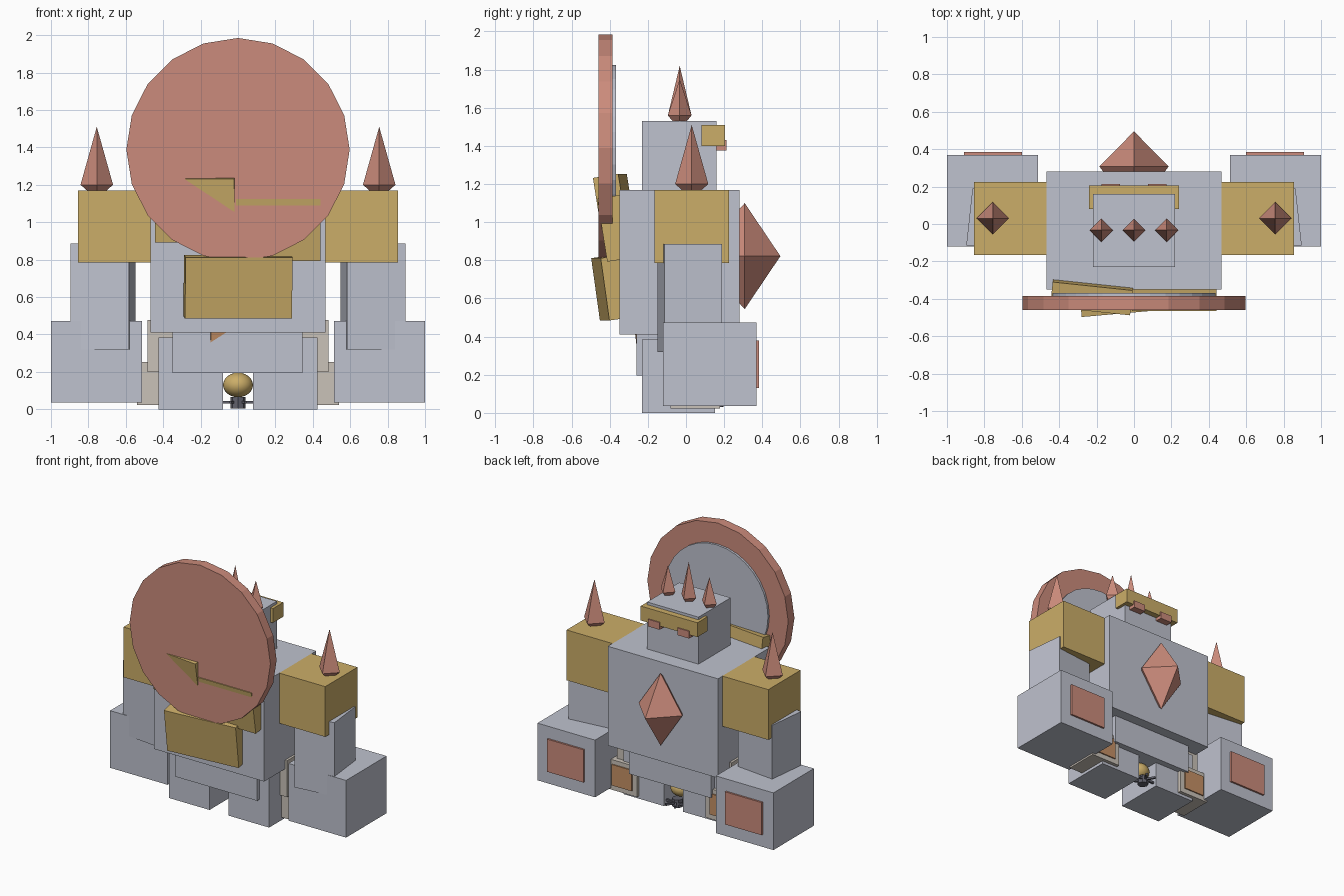
import bpy, bmesh, math
from mathutils import Matrix, Euler, Vector

cube = bpy.data.objects.get("Cube")
if cube:
    bpy.data.objects.remove(cube, do_unlink=True)


def material(name, rgb):
    m = bpy.data.materials.new(name)
    m.use_nodes = True
    m.diffuse_color = (*rgb, 1)
    m.node_tree.nodes["Principled BSDF"].inputs["Base Color"].default_value = (*rgb, 1)
    return m


STONE = material("stone grey", (0.52, 0.54, 0.62))
GOLD = material("gold", (0.60, 0.42, 0.14))
RED = material("clay red", (0.60, 0.26, 0.20))
BEIGE = material("beige", (0.59, 0.54, 0.48))
ORANGE = material("orange", (0.56, 0.28, 0.13))
DARK = material("dark grey", (0.12, 0.12, 0.15))


def finish(bm, name, mat):
    bmesh.ops.recalc_face_normals(bm, faces=bm.faces)
    me = bpy.data.meshes.new(name)
    bm.to_mesh(me)
    bm.free()
    me.materials.append(mat)
    ob = bpy.data.objects.new(name, me)
    bpy.context.collection.objects.link(ob)
    return ob


def block(name, mat, x, y, z, pitch=0, yaw=0):
    """Box from (min, max) ranges, turned about its own centre."""
    ranges = (x, y, z)
    centre = Vector([(a + b) / 2 for a, b in ranges])
    size = [b - a for a, b in ranges]
    turn = Euler((math.radians(pitch), 0, math.radians(yaw))).to_matrix().to_4x4()
    bm = bmesh.new()
    bmesh.ops.create_cube(bm, size=1,
                          matrix=Matrix.Translation(centre) @ turn @ Matrix.Diagonal((*size, 1)))
    return finish(bm, name, mat)


def lathe(name, mat, profile, sides, centre, squash=1, tilt=0):
    """Spin (radius, height) points; a zero radius closes to a tip."""
    bm = bmesh.new()
    rings = []
    for r, h in profile:
        if r == 0:
            rings.append([bm.verts.new((0, 0, h))] * sides)
        else:
            rings.append([bm.verts.new((r * math.cos(a), r * squash * math.sin(a), h))
                          for a in (math.tau * i / sides for i in range(sides))])
    for low, high in zip(rings, rings[1:]):
        for i in range(sides):
            j = (i + 1) % sides
            quad = dict.fromkeys((low[i], low[j], high[j], high[i]))
            bm.faces.new(list(quad))
    for ring in (rings[0], rings[-1]):
        if ring[0] is not ring[1]:
            bm.faces.new(ring)
    bm.transform(Matrix.Translation(centre) @ Matrix.Rotation(math.radians(tilt), 4, 'X'))
    return finish(bm, name, mat)


def spike(name, radius, height, centre):
    return lathe(name, RED, [(radius * 0.6, 0), (radius, 0.03), (0, height)], 4, centre)


def pair(name, mat, x, y, z, yaw=0):
    """Mirrored left and right blocks."""
    block("left_" + name, mat, x, y, z, yaw=yaw)
    block("right_" + name, mat, (-x[1], -x[0]), y, z, yaw=-yaw)


# Body and head
block("torso", STONE, (-0.467, 0.467), (-0.35, 0.28), (0.41, 1.17))
block("pelvis", STONE, (-0.35, 0.345), (-0.26, 0.2), (0.195, 0.41))
block("head", STONE, (-0.218, 0.218), (-0.23, 0.16), (1.17, 1.53))
block("brow", GOLD, (-0.24, 0.24), (0.08, 0.205), (1.4, 1.51))
pair("eye", RED, (0.075, 0.175), (0.15, 0.213), (1.375, 1.43))

# Chest gem
lathe("chest_gem", RED, [(0.165, 0), (0.185, 0.028), (0, 0.215)], 4,
      (0, 0.28, 0.822), squash=1.5, tilt=-90)

# Head and shoulder spikes
for label, x, height in (("left", 0.175, 0.22), ("middle", 0, 0.29), ("right", -0.175, 0.22)):
    spike(label + "_head_spike", 0.062, height, (x, -0.033, 1.53))
for label, x in (("left", 0.755), ("right", -0.755)):
    spike(label + "_shoulder_spike", 0.087, 0.34, (x, 0.03, 1.17))

# Arms
pair("shoulder", GOLD, (0.465, 0.855), (-0.165, 0.225), (0.785, 1.17))
pair("upper_arm", STONE, (0.565, 0.881), (-0.132, 0.173), (0.32, 0.885), yaw=6.3)
pair("fist", STONE, (0.512, 1.0), (-0.12, 0.37), (0.035, 0.473))
pair("fist_plate", RED, (0.6, 0.91), (0.36, 0.384), (0.13, 0.38))

# Legs
pair("leg", STONE, (0.08, 0.425), (-0.23, 0.152), (0, 0.385))
pair("thigh", BEIGE, (0.25, 0.485), (-0.1, 0.14), (0.2, 0.478))
pair("foot", BEIGE, (0.29, 0.54), (-0.08, 0.178), (0.022, 0.253))
pair("foot_plate", ORANGE, (0.33, 0.5), (0.17, 0.187), (0.06, 0.22))

# Hanging orb with small struts
bm = bmesh.new()
bmesh.ops.create_uvsphere(bm, u_segments=24, v_segments=12, radius=0.08,
                          matrix=Matrix.Translation((0, 0.05, 0.13)) @ Matrix.Diagonal((1, 1, 0.82, 1)))
for f in bm.faces:
    f.smooth = True
finish(bm, "orb", GOLD)
lathe("orb_post", DARK, [(0.04, 0), (0.04, 0.06)], 8, (0, 0.1, 0.005))
for i in range(3):
    block(f"orb_strut_{i}", DARK, (-0.08, 0.08), (0.115, 0.13), (0.03, 0.045), yaw=60 * i)

# Round shield with backing
lathe("shield", RED, [(0.597, 0), (0.597, 0.075)], 20, (0, -0.46, 1.388), tilt=-90)
lathe("shield_backing", STONE, [(0.437, 0), (0.437, 0.018)], 32, (0, -0.386, 1.388), tilt=-90)

# Tilted plates behind the body
block("upper_back_plate", GOLD, (-0.44, -0.01), (-0.44, -0.305), (0.9, 1.245), pitch=9, yaw=-6)
block("side_back_plate", GOLD, (-0.01, 0.44), (-0.44, -0.32), (0.8, 1.135), pitch=9)
block("lower_back_plate", GOLD, (-0.287, 0.287), (-0.45, -0.35), (0.49, 0.82), pitch=8, yaw=5)
block("hip_plate", ORANGE, (-0.15, 0.2), (-0.25, -0.15), (0.24, 0.54), pitch=7, yaw=4.5)
